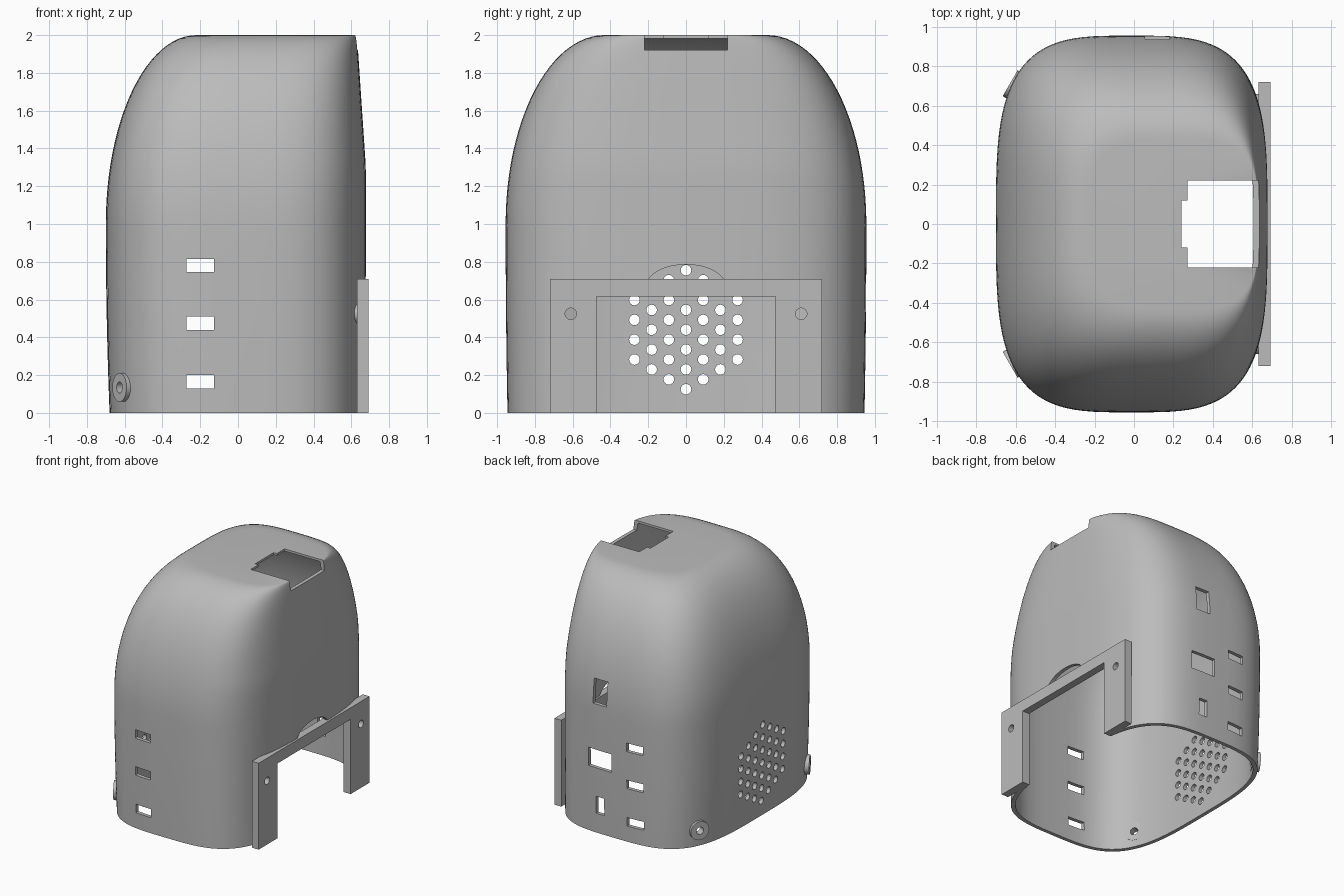
import bpy, bmesh
from math import sin, cos, pi, copysign
from mathutils import Matrix, Vector

if "Cube" in bpy.data.objects:
    bpy.data.objects.remove(bpy.data.objects["Cube"], do_unlink=True)

grey = bpy.data.materials.new("plain grey")
grey.use_nodes = True
grey.diffuse_color = (0.5, 0.5, 0.5, 1)
grey.node_tree.nodes["Principled BSDF"].inputs["Base Color"].default_value = (0.5, 0.5, 0.5, 1)


def finish(bm, name):
    bmesh.ops.recalc_face_normals(bm, faces=bm.faces[:])
    mesh = bpy.data.meshes.new(name)
    bm.to_mesh(mesh)
    bm.free()
    mesh.materials.append(grey)
    ob = bpy.data.objects.new(name, mesh)
    bpy.context.collection.objects.link(ob)
    return ob


def prism(bm, pts, axis, lo, hi):
    """Extrude a 2D outline along an axis; returns the new vertices."""
    def place(p, h):
        c = list(p)
        c.insert(axis, h)
        return bm.verts.new(c)
    a = [place(p, lo) for p in pts]
    b = [place(p, hi) for p in pts]
    bm.faces.new(a)
    bm.faces.new(b)
    for i in range(len(a)):
        j = (i + 1) % len(a)
        bm.faces.new((a[i], a[j], b[j], b[i]))
    return a + b


def rect(cx, cy, w, h):
    return [(cx + sx * w / 2, cy + sy * h / 2) for sx, sy in ((-1, -1), (1, -1), (1, 1), (-1, 1))]


def circle(cx, cy, r, n=24):
    return [(cx + r * cos(2 * pi * i / n), cy + r * sin(2 * pi * i / n)) for i in range(n)]


def cut(ob, cutter):
    mod = ob.modifiers.new("cut", 'BOOLEAN')
    mod.operation = 'DIFFERENCE'
    mod.solver = 'EXACT'
    mod.object = cutter
    bpy.ops.object.select_all(action='DESELECT')
    bpy.context.view_layer.objects.active = ob
    ob.select_set(True)
    bpy.ops.object.modifier_apply(modifier=mod.name)


def power(v, e):
    return copysign(abs(v) ** e, v)


# Shell: stacked rounded-rectangle rings, domed on three sides, nearly flat on +x
SEGS, SQUARE = 112, 3.5


def ring(bm, z, inset, wall):
    belly = 0.02 * (1 - min(z, 1)) ** 2
    x0 = -0.70 + belly + inset + wall
    x1 = 0.677 - 0.047 * max(0, (z - 1.3) / 0.7) - wall
    half = 0.955 - belly / 2 - inset * 1.09 - wall
    mid, a = (x0 + x1) / 2, (x1 - x0) / 2
    verts = []
    for i in range(SEGS):
        t = 2 * pi * i / SEGS
        verts.append(bm.verts.new((mid + a * power(cos(t), 2 / SQUARE),
                                   half * power(sin(t), 2 / SQUARE), z)))
    return verts


def loft(bm, wall, top):
    rings = [ring(bm, i / 8, 0, wall) for i in range(8)]
    for i in range(25):
        t = pi / 2 * i / 24
        rings.append(ring(bm, 1 + (top - 1) * sin(t), 0.48 * (1 - cos(t)), wall))
    for a, b in zip(rings, rings[1:]):
        bridge(bm, a, b)
    bm.faces.new(rings[-1])
    return rings[0]


def bridge(bm, a, b):
    for i in range(SEGS):
        j = (i + 1) % SEGS
        bm.faces.new((a[i], a[j], b[j], b[i]))


bm = bmesh.new()
bridge(bm, loft(bm, 0, 2.0), loft(bm, 0.03, 1.982))
shell = finish(bm, "shell")

# Openings in the shell
bm = bmesh.new()
# hexagonal vent on -x
for col in range(-3, 4):
    count = 7 - abs(col)
    for k in range(count):
        z = 0.44 + (k - (count - 1) / 2) * 0.105
        prism(bm, circle(col * 0.091, z, 0.028, 16), 0, -1, -0.5)
# matching slots front and back
for z in (0.165, 0.475, 0.78):
    for s in (-1, 1):
        prism(bm, rect(-0.2, z, 0.145, 0.07), 1, s * 0.7, s * 1.1)
# ports in the back
for z, w, h in ((0.23, 0.075, 0.14), (0.61, 0.215, 0.15), (1.16, 0.125, 0.2)):
    prism(bm, rect(0.117, z, w, h), 1, 0.7, 1.1)
# stepped window in the top, open towards +x
half_plan = [(0.9, 0.22), (0.27, 0.22), (0.27, 0.12), (0.24, 0.12)]
prism(bm, half_plan + [(x, -y) for x, y in reversed(half_plan)], 2, 1.92, 2.2)
# doorway with a low arch on +x
arch = [(0.215 * cos(pi * i / 24), 0.64 + 0.145 * power(sin(pi * i / 24), 0.8)) for i in range(25)]
arch = [(y, max(z, 0.615)) for y, z in arch]
prism(bm, [(-0.475, -0.2), (0.475, -0.2), (0.475, 0.615), (0.215, 0.615)] + arch
      + [(-0.215, 0.615), (-0.475, 0.615)], 0, 0.4, 0.9)
openings = finish(bm, "opening_cutter")

# Screw holes shared by shell, bracket and bosses
corner = Vector((-0.612, 0, 0.135))


def boss_prism(bm, r, lo, hi, side):
    verts = prism(bm, circle(0, 0, r, 32), 0, lo, hi)
    turn = Matrix.Rotation(-side * pi / 6, 4, 'Z')
    spot = corner + Vector((0, side * 0.705, 0))
    bmesh.ops.transform(bm, verts=verts, matrix=Matrix.Translation(spot) @ turn)


bm = bmesh.new()
for s in (-1, 1):
    prism(bm, circle(s * 0.61, 0.525, 0.03), 0, 0.5, 0.9)
    boss_prism(bm, 0.03, -0.2, 0.2, s)
screws = finish(bm, "screw_cutter")

# Mounting bracket: upside-down U on the +x side
bm = bmesh.new()
u = [(0.72, 0), (0.72, 0.71), (-0.72, 0.71), (-0.72, 0),
     (-0.475, 0), (-0.475, 0.615), (0.475, 0.615), (0.475, 0)]
prism(bm, u, 0, 0.63, 0.692)
parts = [shell, finish(bm, "bracket")]

# Round pads behind the bracket screws, and bosses on the -x corners
for s, side in ((-1, "right"), (1, "left")):
    bm = bmesh.new()
    prism(bm, circle(s * 0.61, 0.525, 0.05), 0, 0.618, 0.64)
    parts.append(finish(bm, "screw_pad_" + ("front" if s < 0 else "back")))
    bm = bmesh.new()
    boss_prism(bm, 0.076, -0.018, 0.045, s)
    parts.append(finish(bm, "corner_boss_" + ("front" if s < 0 else "back")))

cut(shell, openings)
for ob in parts:
    cut(ob, screws)
for helper in (openings, screws):
    helper.hide_render = True
    bpy.data.objects.remove(helper, do_unlink=True)

# Smooth curved walls, crisp cut edges
for ob in parts:
    bpy.ops.object.select_all(action='DESELECT')
    bpy.context.view_layer.objects.active = ob
    ob.select_set(True)
    bpy.ops.object.shade_smooth_by_angle(angle=pi / 6)
